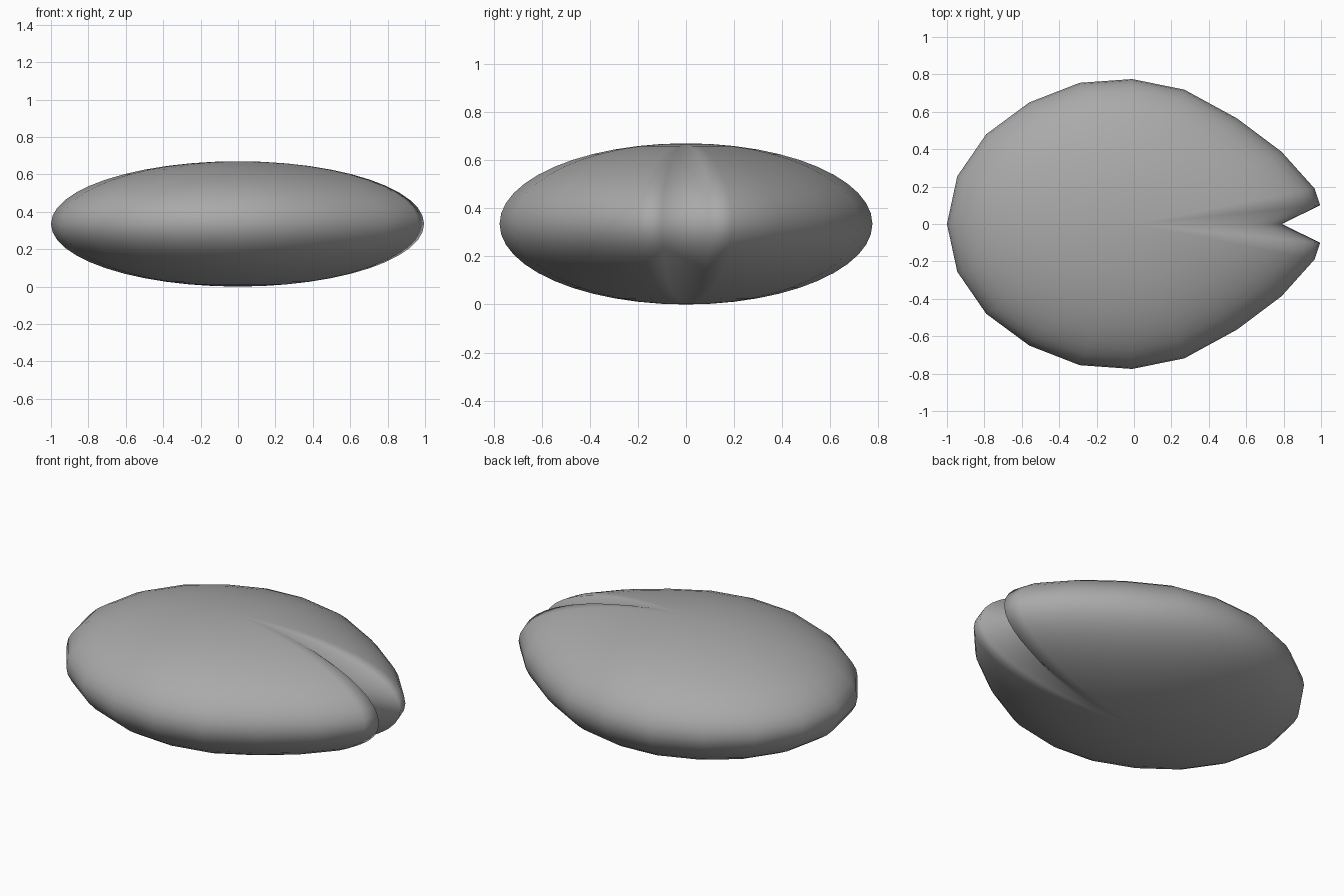
import bpy
import bmesh
from math import sin, cos, pi

# Remove the default cube only
cube = bpy.data.objects.get("Cube")
if cube:
    bpy.data.objects.remove(cube, do_unlink=True)

# Plain grey material
grey = bpy.data.materials.new("grey")
grey.use_nodes = True
colour = (0.4, 0.4, 0.4, 1.0)
grey.diffuse_color = colour
grey.node_tree.nodes["Principled BSDF"].inputs["Base Color"].default_value = colour

# Half of the plan outline, from the notch valley round to the rounded end
half = [(0.79, 0), (0.995, 0.1), (0.965, 0.19), (0.79, 0.385), (0.55, 0.565),
        (0.27, 0.718), (-0.01, 0.775), (-0.29, 0.755), (-0.56, 0.65),
        (-0.79, 0.48), (-0.945, 0.255), (-1, 0)]
outline = half + [(x, -y) for x, y in reversed(half[1:-1])]

HALF_HEIGHT = 0.335
RINGS = 24

# Flattened body: the outline shrinks towards a pole at the top and the bottom
bm = bmesh.new()
rings = []
for i in range(1, RINGS):
    lat = pi * i / RINGS - pi / 2
    z = HALF_HEIGHT * (1 + sin(lat))
    rings.append([bm.verts.new((x * cos(lat), y * cos(lat), z)) for x, y in outline])
bottom = bm.verts.new((0, 0, 0))
top = bm.verts.new((0, 0, 2 * HALF_HEIGHT))

count = len(outline)
for k in range(count):
    n = (k + 1) % count
    for low, high in zip(rings, rings[1:]):
        bm.faces.new((low[k], low[n], high[n], high[k]))
    bm.faces.new((bottom, rings[0][n], rings[0][k]))
    bm.faces.new((top, rings[-1][k], rings[-1][n]))

bmesh.ops.recalc_face_normals(bm, faces=bm.faces)
for face in bm.faces:
    face.smooth = True

mesh = bpy.data.meshes.new("notched_body")
bm.to_mesh(mesh)
bm.free()
mesh.materials.append(grey)
body = bpy.data.objects.new("notched_body", mesh)
bpy.context.collection.objects.link(body)
